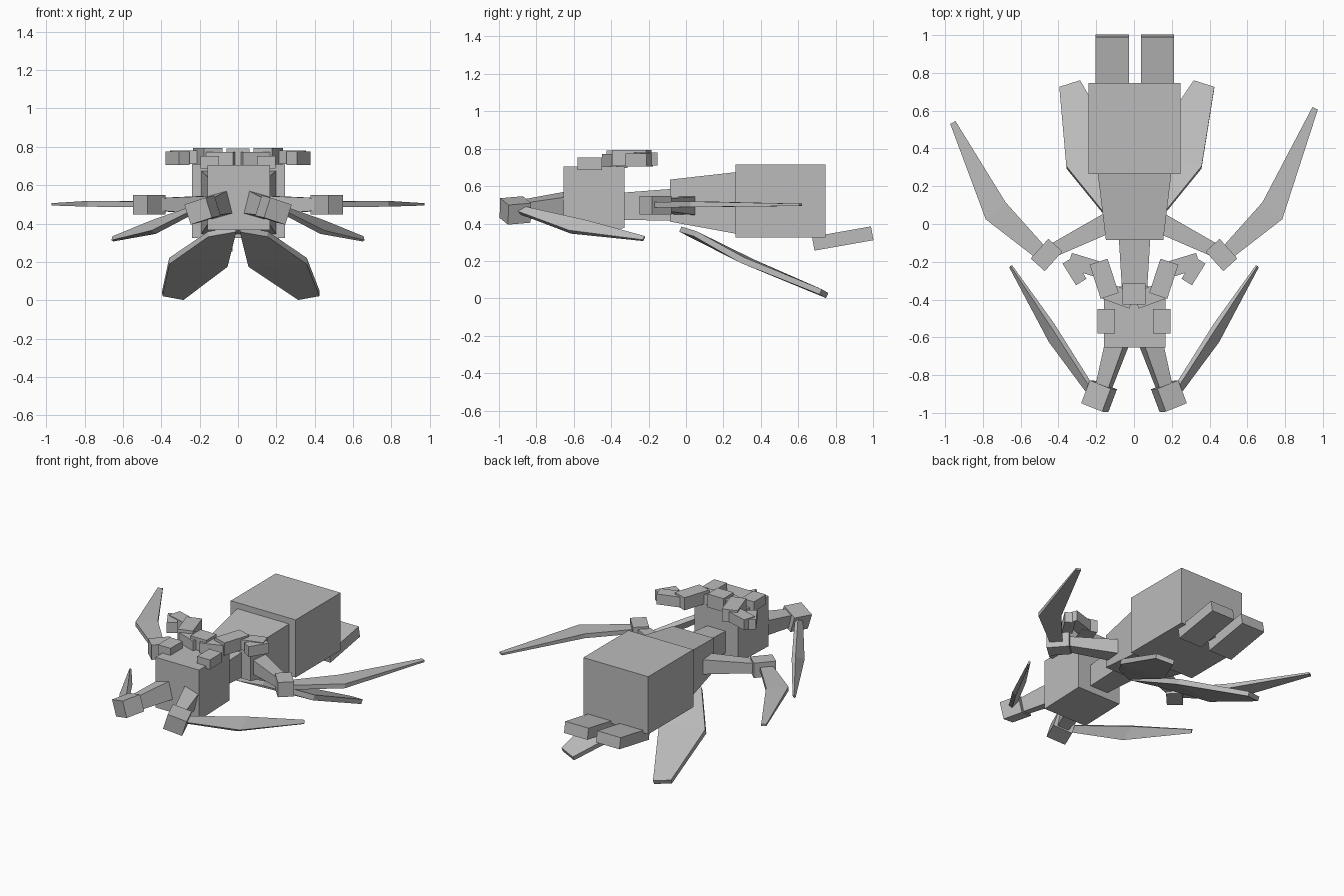
import bpy, bmesh
from math import radians
from mathutils import Vector, Euler

cube = bpy.data.objects.get("Cube")
if cube:
    bpy.data.objects.remove(cube)

grey = bpy.data.materials.new("shell_grey")
grey.use_nodes = True
grey.diffuse_color = (0.5, 0.5, 0.5, 1)
grey.node_tree.nodes["Principled BSDF"].inputs["Base Color"].default_value = (0.5, 0.5, 0.5, 1)


def loft(name, rings):
    """Join four-cornered rings into a closed solid."""
    bm = bmesh.new()
    loops = [[bm.verts.new(p) for p in ring] for ring in rings]
    for a, b in zip(loops, loops[1:]):
        for i in range(4):
            j = (i + 1) % 4
            bm.faces.new((a[i], a[j], b[j], b[i]))
    bm.faces.new(loops[0])
    bm.faces.new(loops[-1])
    bmesh.ops.recalc_face_normals(bm, faces=bm.faces)
    mesh = bpy.data.meshes.new(name)
    bm.to_mesh(mesh)
    bm.free()
    mesh.materials.append(grey)
    bpy.context.collection.objects.link(bpy.data.objects.new(name, mesh))


def ring(centre, u, v):
    c, u, v = Vector(centre), Vector(u) / 2, Vector(v) / 2
    return [c - u - v, c + u - v, c + u + v, c - u + v]


def box(name, centre, size, rot=(0, 0, 0)):
    m = Euler([radians(a) for a in rot]).to_matrix()
    x, y, z = (m.col[i] * size[i] for i in range(3))
    c = Vector(centre)
    loft(name, [ring(c - y / 2, x, z), ring(c + y / 2, x, z)])


def trunk(name, y0, x0, z0, y1, x1, z1):
    """Tapered body block: half widths x, height ranges z."""
    loft(name, [ring((0.003, y, sum(z) / 2), (2 * x, 0, 0), (0, 0, z[1] - z[0]))
                for y, x, z in ((y0, x0, z0), (y1, x1, z1))])


def blade(name, side, edges, thick):
    """Flat blade through pairs of edge points, given on the +x side."""
    pairs = [[Vector((side * p[0], p[1], p[2])) for p in e] for e in edges]
    n = (pairs[1][1] - pairs[1][0]).cross(pairs[2][0] - pairs[0][0]).normalized()
    loft(name, [ring((a + b) / 2, b - a, n * t) for (a, b), t in zip(pairs, thick)])


# Body, front to back
trunk("head", -0.655, 0.163, (0.365, 0.705), -0.33, 0.163, (0.375, 0.705))
trunk("neck", -0.34, 0.067, (0.42, 0.565), -0.08, 0.083, (0.415, 0.585))
trunk("thorax", -0.085, 0.152, (0.41, 0.635), 0.27, 0.195, (0.345, 0.675))
trunk("abdomen", 0.265, 0.243, (0.325, 0.715), 0.747, 0.243, (0.325, 0.715))
box("crown_block", (0, -0.37, 0.745), (0.12, 0.11, 0.09))

for s, label in ((-1, "right"), (1, "left")):
    # Tail stubs
    box(f"{label}_tail_stub", (s * 0.12 + 0.005, 0.838, 0.32), (0.175, 0.32, 0.075), (10, 0, 0))

    # Eye block and jointed feeler on top of the head
    box(f"{label}_eye", (s * 0.147, -0.515, 0.72), (0.095, 0.13, 0.065))
    box(f"{label}_feeler_base", (s * 0.08, -0.38, 0.735), (0.15, 0.09, 0.075), (0, 0, s * 20))
    box(f"{label}_feeler_upper", (s * 0.158, -0.29, 0.75), (0.1, 0.19, 0.085), (0, 0, -s * 18))
    box(f"{label}_feeler_lower", (s * 0.255, -0.22, 0.745), (0.18, 0.085, 0.07), (0, 0, s * 17))
    box(f"{label}_feeler_tip", (s * 0.315, -0.25, 0.74), (0.065, 0.135, 0.07), (0, 0, -s * 32))

    # Front arm, joint and swept blade
    loft(f"{label}_front_arm", [
        ring((s * 0.085, -0.62, 0.5), (0.105, 0, -s * 0.03), (s * 0.03, 0, 0.12)),
        ring((s * 0.165, -0.88, 0.475), (0.07, 0, -s * 0.02), (s * 0.02, 0, 0.085))])
    box(f"{label}_front_joint", (s * 0.185, -0.912, 0.47), (0.125, 0.13, 0.11), (5, s * 17, s * 22))
    blade(f"{label}_front_blade", s, (
        ((0.235, -0.9, 0.46), (0.225, -0.86, 0.485)),
        ((0.44, -0.62, 0.355), (0.435, -0.53, 0.41)),
        ((0.655, -0.23, 0.31), (0.65, -0.22, 0.33))), (0.025, 0.03, 0.012))

    # Side arm, joint and long blade
    loft(f"{label}_side_arm", [
        ring((s * 0.13, 0.01, 0.495), (s * 0.045, 0.1, 0), (0, 0, 0.1)),
        ring((s * 0.43, -0.14, 0.5), (s * 0.03, 0.065, 0), (0, 0, 0.065))])
    box(f"{label}_side_joint", (s * 0.463, -0.164, 0.498), (0.1, 0.14, 0.1), (0, 0, s * 42))
    reach = 0.075 if s > 0 else 0
    blade(f"{label}_side_blade", s, (
        ((0.52, -0.18, 0.5), (0.47, -0.12, 0.5)),
        ((0.785, 0.025, 0.503), (0.68, 0.115, 0.503)),
        ((0.973, 0.53 + reach, 0.5), (0.945, 0.545 + reach, 0.5))), (0.03, 0.03, 0.012))

    # Broad hind blade sloping to the ground
    out = 0.03 if s > 0 else 0
    blade(f"{label}_hind_blade", s, (
        ((0.155, 0.05, 0.345), (0.01, -0.03, 0.37)),
        ((0.358, 0.3, 0.205), (0.055, 0.36, 0.19)),
        ((0.395 + out, 0.72, 0.035), (0.285 + out, 0.755, 0.015))), (0.03, 0.035, 0.03))
